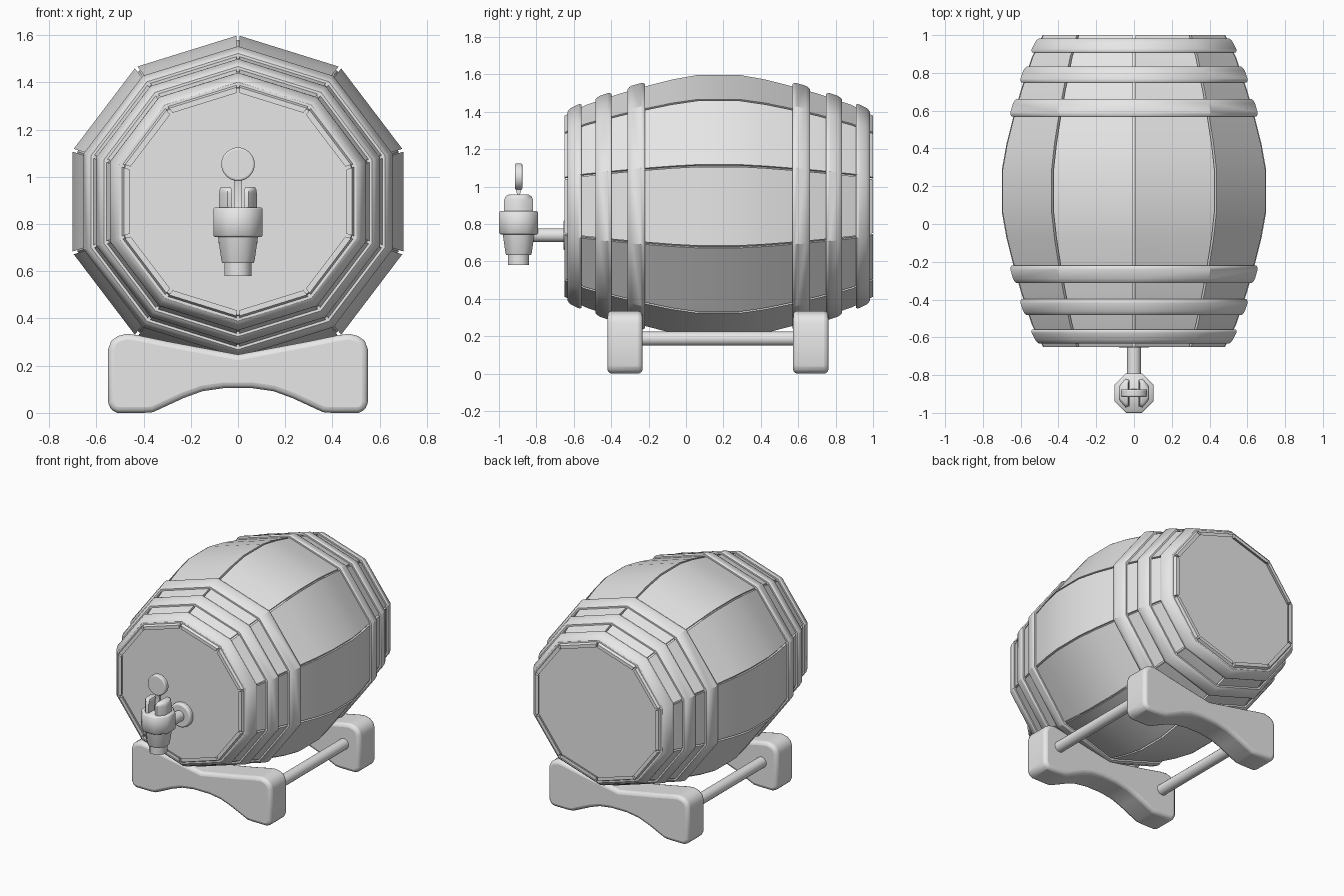
import bpy, bmesh, math
from mathutils import Vector

cube = bpy.data.objects.get("Cube")
if cube:
    bpy.data.objects.remove(cube, do_unlink=True)

grey = bpy.data.materials.new("plain_grey")
grey.use_nodes = True
colour = (0.8, 0.8, 0.8, 1)
grey.diffuse_color = colour
grey.node_tree.nodes["Principled BSDF"].inputs["Base Color"].default_value = colour

MID_Y, MID_Z, SQUASH = 0.175, 0.895, 0.957
TAN = math.tan(math.pi / 10)


def finish(name, bm, angle=30, bevel=0, segments=3):
    """Turn a bmesh into a shaded object."""
    bmesh.ops.recalc_face_normals(bm, faces=bm.faces)
    mesh = bpy.data.meshes.new(name)
    bm.to_mesh(mesh)
    bm.free()
    mesh.materials.append(grey)
    ob = bpy.data.objects.new(name, mesh)
    bpy.context.collection.objects.link(ob)
    bpy.ops.object.select_all(action='DESELECT')
    ob.select_set(True)
    bpy.context.view_layer.objects.active = ob
    bpy.ops.object.shade_smooth_by_angle(angle=math.radians(angle))
    if bevel:
        mod = ob.modifiers.new("rounded_edges", 'BEVEL')
        mod.width, mod.segments = bevel, segments
        mod.limit_method = 'ANGLE'
        mod.angle_limit = math.radians(40)
    return ob


def loft(name, rings, closed=False, **options):
    """Skin a row of equal rings, capped unless the row is closed."""
    bm = bmesh.new()
    rows = [[bm.verts.new(p) for p in ring] for ring in rings]
    pairs = list(zip(rows, rows[1:]))
    if closed:
        pairs.append((rows[-1], rows[0]))
    for a, b in pairs:
        for i in range(len(a)):
            j = (i + 1) % len(a)
            bm.faces.new((a[i], a[j], b[j], b[i]))
    if not closed:
        bm.faces.new(rows[0])
        bm.faces.new(rows[-1])
    return finish(name, bm, **options)


def barrel_point(k, y, apothem, side):
    """Point on side k of the ten-sided barrel, offset along that side."""
    t = k * math.pi / 5
    return Vector((apothem * math.cos(t) - side * math.sin(t), y,
                   MID_Z + SQUASH * (apothem * math.sin(t) + side * math.cos(t))))


def decagon(y, apothem):
    return [barrel_point(k, y, apothem, apothem * TAN) for k in range(10)]


def round_ring(centre, radius, sides, axis):
    ring = []
    for i in range(sides):
        t = 2 * math.pi * (i + 0.5) / sides
        u, v = radius * math.cos(t), radius * math.sin(t)
        ring.append(Vector(centre) + Vector((u, v, 0) if axis == 'z' else (u, 0, v)))
    return ring


def rod(name, x, z, y0, y1, radius, sides=16, **options):
    return loft(name, [round_ring((x, y, z), radius, sides, 'y') for y in (y0, y1)],
                **options)


# Bulging barrel profile: distance from the middle, apothem
half = [(0.11, 0.70), (0.25, 0.675), (0.40, 0.637), (0.53, 0.60), (0.71, 0.54), (0.825, 0.483)]
profile = [(MID_Y - d, a) for d, a in reversed(half)] + [(MID_Y + d, a) for d, a in half]


def apothem_at(y):
    for (y0, a0), (y1, a1) in zip(profile, profile[1:]):
        if y <= y1:
            return a0 + (a1 - a0) * (y - y0) / (y1 - y0)
    return profile[-1][1]


# Ten staves with narrow gaps
GAP, THICK = 0.007, 0.024
for k in range(10):
    rings = []
    for y, a in profile:
        inner = a - THICK
        outer_side, inner_side = a * TAN - GAP, inner * TAN - GAP
        rings.append([barrel_point(k, y, a, -outer_side), barrel_point(k, y, a, outer_side),
                      barrel_point(k, y, inner, inner_side), barrel_point(k, y, inner, -inner_side)])
    loft(f"stave_{k + 1}", rings)

# Core whose ends are the recessed lids
LID = 0.03
core = [(profile[0][0] + LID, apothem_at(profile[0][0] + LID))] + profile[1:-1]
core.append((profile[-1][0] - LID, apothem_at(profile[-1][0] - LID)))
loft("barrel_core_and_lids", [decagon(y, a - THICK + 0.004) for y, a in core])

# Three rounded hoops towards each end
for sign, end in ((-1, "front"), (1, "back")):
    for n, (near, far) in enumerate(((0.395, 0.487), (0.573, 0.658), (0.733, 0.808))):
        section = []
        for f, lift in ((0, -0.01), (0, 0.011), (0.1, 0.018), (0.25, 0.022),
                        (0.75, 0.022), (0.9, 0.018), (1, 0.011), (1, -0.01)):
            y = MID_Y + sign * (near + (far - near) * f)
            section.append(decagon(y, apothem_at(y) + lift))
        loft(f"{end}_hoop_{n + 1}", section, closed=True, angle=34)

# Cradles: arched underneath, dipped on top
right = [(0.06, 0.105), (0.15, 0.092), (0.23, 0.063), (0.36, 0.003), (0.40, 0), (0.51, 0),
         (0.54, 0.012), (0.55, 0.045), (0.55, 0.27), (0.537, 0.305), (0.51, 0.325),
         (0.47, 0.335), (0.42, 0.328), (0.30, 0.303), (0.15, 0.275)]
outline = right + [(0, 0.247)] + [(-x, z) for x, z in reversed(right)]
for name, y0, y1 in (("front_cradle", -0.42, -0.232), ("back_cradle", 0.572, 0.762)):
    loft(name, [[Vector((x, y, z)) for x, z in outline] for y in (y0, y1)],
         angle=50, bevel=0.024)

# Rails joining the cradles
for side, x in (("left", 0.43), ("right", -0.43)):
    rod(f"{side}_rail", x, 0.187, -0.25, 0.59, 0.038)

# Tap pipe and wall flange
TAP_Y = -0.895
rod("tap_pipe", 0, 0.74, TAP_Y, -0.61, 0.037)
rod("tap_flange", 0, 0.74, -0.655, -0.61, 0.085, bevel=0.012)


def turned(name, steps, **options):
    """Eight-sided upright piece from (height, radius) steps."""
    loft(name, [round_ring((0, TAP_Y, z), r, 8, 'z') for z, r in steps],
         angle=48, **options)


# Tap body
turned("tap_nozzle", [(0.58, 0.061), (0.65, 0.061)])
turned("tap_body", [(0.635, 0.072), (0.645, 0.076), (0.76, 0.094)])
turned("tap_band", [(0.745, 0.106), (0.752, 0.113), (0.863, 0.113), (0.87, 0.106)])

# Two jaws either side of the handle
jaw = [(0.025, -0.07), (0.045, -0.077), (0.08, -0.035), (0.08, 0.035), (0.045, 0.077), (0.025, 0.07)]
for side, sign in (("left", 1), ("right", -1)):
    loft(f"{side}_tap_jaw",
         [[Vector((sign * (0.05 + (x - 0.05) * s), TAP_Y + y * s, z)) for x, y in jaw]
          for z, s in ((0.86, 1), (0.93, 1), (0.948, 0.9), (0.957, 0.7))], angle=48)

# Handle: flat stem and round grip
stem = [(0.86, 0.022), (0.96, 0.008), (1.0, 0.019)]
loft("handle_stem", [[Vector((x * 0.016, TAP_Y + y * d, z))
                      for x, y in ((-1, -1), (1, -1), (1, 1), (-1, 1))] for z, d in stem])
rod("handle_grip", 0, 1.053, TAP_Y - 0.02, TAP_Y + 0.02, 0.071, sides=20, bevel=0.008)
